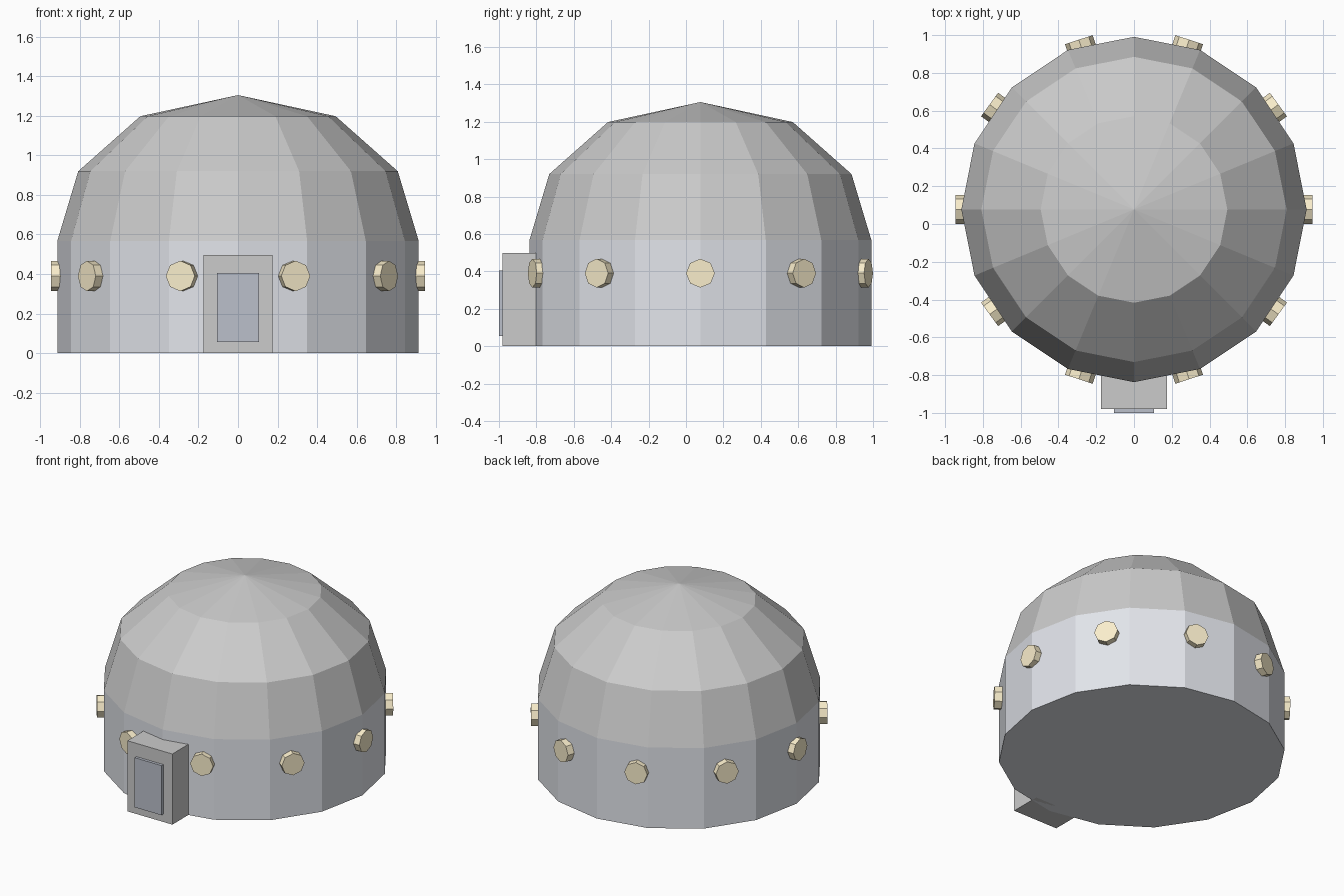
import bpy, bmesh, math
from mathutils import Matrix, Vector

if "Cube" in bpy.data.objects:
    bpy.data.objects.remove(bpy.data.objects["Cube"])

CY = 0.077      # centre of the round body in y
SIDES = 16


def material(name, rgb):
    m = bpy.data.materials.new(name)
    m.diffuse_color = (*rgb, 1)
    m.use_nodes = True
    m.node_tree.nodes["Principled BSDF"].inputs["Base Color"].default_value = m.diffuse_color
    return m


def finish(bm, name, mat=None):
    bmesh.ops.recalc_face_normals(bm, faces=bm.faces[:])
    mesh = bpy.data.meshes.new(name)
    bm.to_mesh(mesh)
    bm.free()
    ob = bpy.data.objects.new(name, mesh)
    bpy.context.collection.objects.link(ob)
    if mat:
        mesh.materials.append(mat)
    return ob


def lathe(name, profile, mat=None, cap_bottom=False):
    """Turn (radius, z) points into a faceted round shell; radius 0 is a tip."""
    bm = bmesh.new()
    rings = []
    for r, z in profile:
        n = SIDES if r > 0 else 1
        rings.append([bm.verts.new((r * math.cos(2 * math.pi * i / SIDES),
                                    CY + r * math.sin(2 * math.pi * i / SIDES), z))
                      for i in range(n)])
    for a, b in zip(rings, rings[1:]):
        for i in range(SIDES):
            j = (i + 1) % SIDES
            if len(b) == 1:
                bm.faces.new((a[i], a[j], b[0]))
            else:
                bm.faces.new((a[i], a[j], b[j], b[i]))
    if cap_bottom:
        bm.faces.new(rings[0])
    return finish(bm, name, mat)


def box(name, lo, hi, mat=None):
    lo, hi = Vector(lo), Vector(hi)
    bm = bmesh.new()
    bmesh.ops.create_cube(bm, size=1, matrix=Matrix.Translation((lo + hi) / 2)
                          @ Matrix.Diagonal((*(hi - lo), 1)))
    return finish(bm, name, mat)


wall_mat = material("wall_blue_grey", (0.76, 0.78, 0.83))
window_mat = material("window_cream", (0.95, 0.85, 0.60))
door_mat = material("door_slate", (0.50, 0.53, 0.60))

# Round wall and faceted dome roof
lathe("wall", [(0.914, 0), (0.914, 0.567)], wall_mat, cap_bottom=True)
lathe("dome_roof", [(0.914, 0.567), (0.808, 0.92), (0.494, 1.198), (0, 1.305)])

# Entrance porch and door panel
box("porch", (-0.175, -0.98, 0), (0.175, -0.76, 0.497))
box("door", (-0.105, -1.0, 0.055), (0.105, -0.96, 0.404), door_mat)

# Ten octagonal windows around the wall
for i in range(10):
    bm = bmesh.new()
    place = (Matrix.Translation((0, CY, 0.39))
             @ Matrix.Rotation(i * math.radians(36), 4, 'Z')
             @ Matrix.Translation((0.92, 0, 0))
             @ Matrix.Rotation(math.radians(90), 4, 'Y'))
    bmesh.ops.create_cone(bm, cap_ends=True, segments=8, radius1=0.077,
                          radius2=0.077, depth=0.05, matrix=place)
    finish(bm, f"window_{i + 1}", window_mat)
